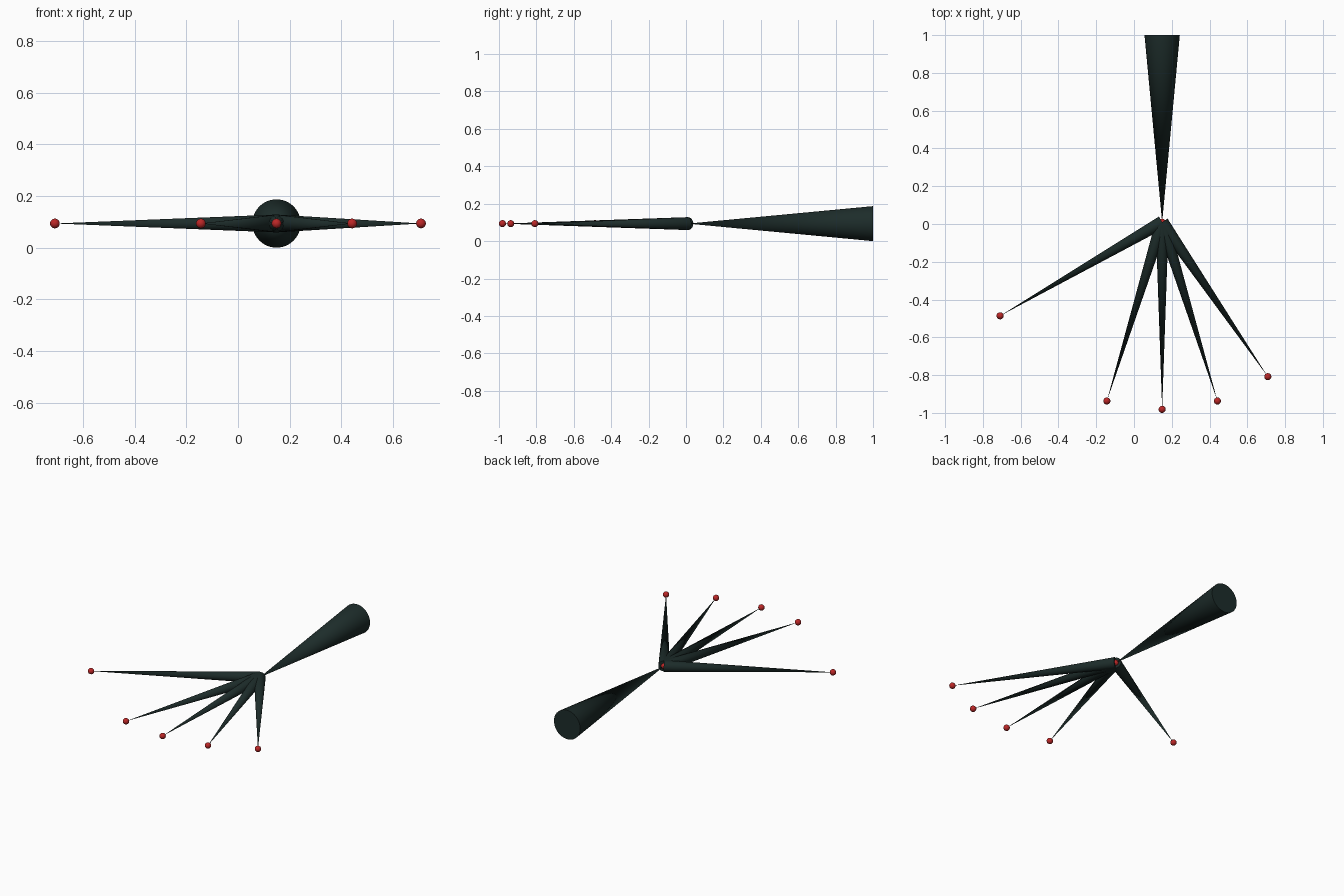
import bpy
from math import sin, cos, pi, radians
from mathutils import Vector

if "Cube" in bpy.data.objects:
    bpy.data.objects.remove(bpy.data.objects["Cube"])

BALL = 0.0187                      # joint ball radius
LENGTH = (2 - BALL) / 2            # every bone has the same length
ARM_R, FINGER_R = 0.0935, 0.0345
HUB = Vector((0.149, 1 - LENGTH, ARM_R))


def material(name, colour):
    m = bpy.data.materials.new(name)
    m.diffuse_color = (*colour, 1)
    m.use_nodes = True
    m.node_tree.nodes["Principled BSDF"].inputs["Base Color"].default_value = m.diffuse_color
    return m


DARK = material("dark_green", (0.012, 0.025, 0.023))
RED = material("red", (0.5, 0.02, 0.02))


def finish(name, mat):
    ob = bpy.context.object
    ob.name = name
    ob.data.materials.append(mat)
    bpy.ops.object.shade_smooth_by_angle(angle=radians(40))


def bone(name, base, tip, radius):
    """Cone with its flat base at one joint and its point at the next."""
    rot = (tip - base).to_track_quat('Z', 'Y').to_euler()
    bpy.ops.mesh.primitive_cone_add(vertices=48, radius1=radius, radius2=0,
                                    depth=(tip - base).length,
                                    location=(base + tip) / 2, rotation=rot)
    finish(name, DARK)


def joint(name, centre):
    bpy.ops.mesh.primitive_uv_sphere_add(segments=32, ring_count=16,
                                         radius=BALL, location=centre)
    finish(name, RED)


# Arm tapering to the wrist joint
bone("arm", HUB + Vector((0, LENGTH, 0)), HUB, ARM_R)
joint("wrist_joint", HUB)

# Fingers fanned out from the wrist, each ending in a ball
fingers = {"thumb": -pi / 3, "index_finger": -0.3, "middle_finger": 0,
           "ring_finger": 0.3, "little_finger": 0.6}
for name, a in fingers.items():
    tip = HUB + LENGTH * Vector((sin(a), -cos(a), 0))
    bone(name, HUB, tip, FINGER_R)
    joint(name + "_tip", tip)
